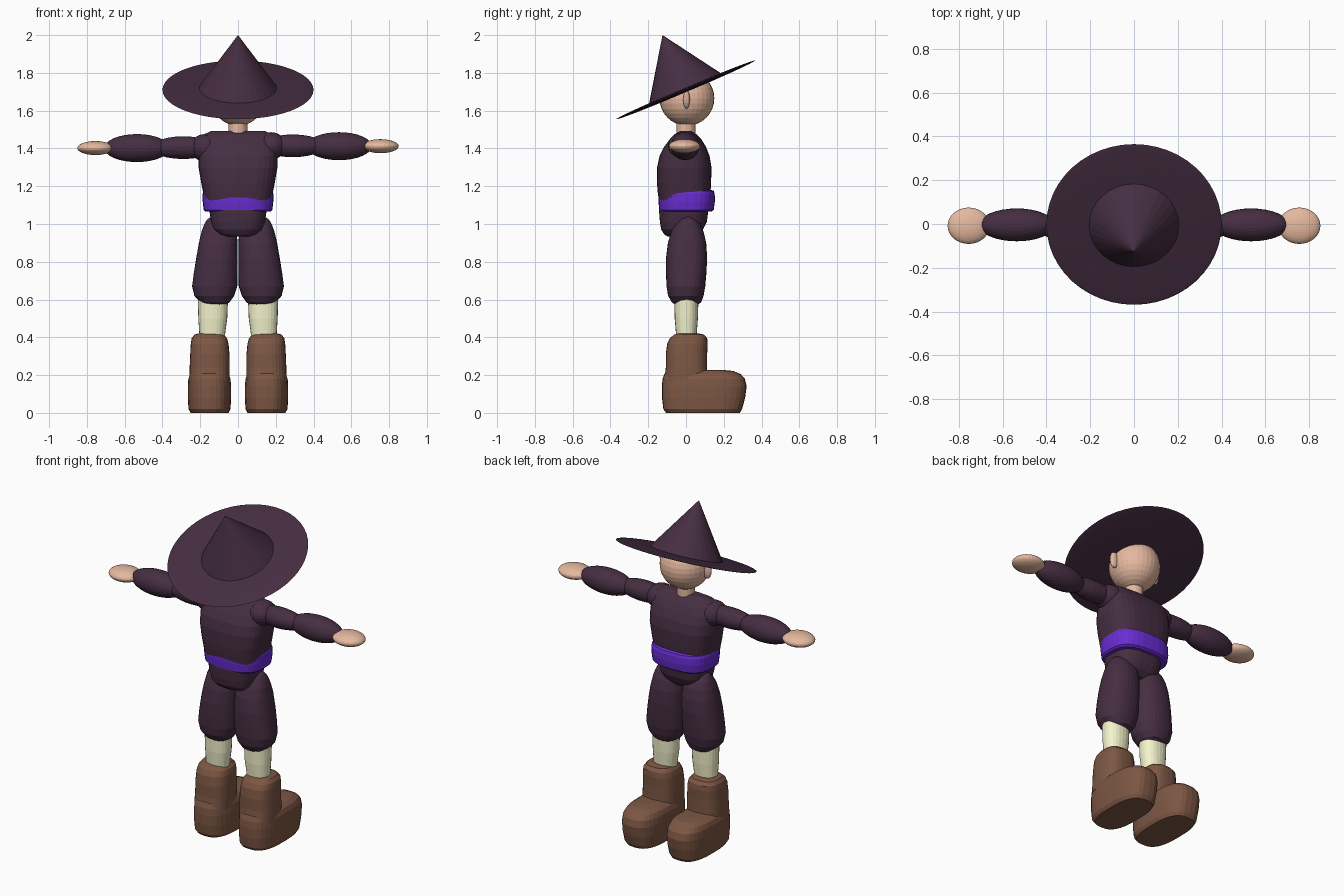
import bpy, bmesh, math
from mathutils import Matrix, Vector


def material(name, rgb):
    m = bpy.data.materials.new(name)
    m.diffuse_color = (*rgb, 1)
    return m


CLOTH = material("dark_cloth", (0.061, 0.027, 0.055))
SASH = material("purple_sash", (0.14, 0.026, 0.64))
SKIN = material("skin", (0.79, 0.485, 0.35))
SOCK = material("cream_sock", (0.91, 0.91, 0.61))
LEATHER = material("brown_leather", (0.205, 0.095, 0.058))


def finish(name, bm, mat):
    bmesh.ops.recalc_face_normals(bm, faces=bm.faces)
    me = bpy.data.meshes.new(name)
    bm.to_mesh(me)
    bm.free()
    me.materials.append(mat)
    ob = bpy.data.objects.new(name, me)
    bpy.context.collection.objects.link(ob)
    return ob


def ellipsoid(name, centre, radii, mat, tilt=0.0, segs=32):
    bm = bmesh.new()
    bmesh.ops.create_uvsphere(bm, u_segments=segs, v_segments=segs // 2, radius=1)
    bm.transform(Matrix.Translation(centre) @ Matrix.Rotation(tilt, 4, 'X')
                 @ Matrix.Diagonal((*radii, 1)))
    return finish(name, bm, mat)


def loft(name, rings, mat, power=2.0, segs=32):
    """Stack superellipse rings given as (z, x min, x max, y min, y max)."""
    bm = bmesh.new()
    loops = []
    for z, x0, x1, y0, y1 in rings:
        loop = []
        for i in range(segs):
            a = math.tau * i / segs
            c, s = math.cos(a), math.sin(a)
            u = math.copysign(abs(c) ** (2 / power), c)
            v = math.copysign(abs(s) ** (2 / power), s)
            loop.append(bm.verts.new(((x0 + x1) / 2 + u * (x1 - x0) / 2,
                                      (y0 + y1) / 2 + v * (y1 - y0) / 2, z)))
        loops.append(loop)
    for a, b in zip(loops, loops[1:]):
        for i in range(segs):
            j = (i + 1) % segs
            bm.faces.new((a[i], a[j], b[j], b[i]))
    bm.faces.new(loops[0])
    bm.faces.new(loops[-1])
    return finish(name, bm, mat)


def sided(rings, side):
    return [(z, *sorted((side * a, side * b)), c, d) for z, a, b, c, d in rings]


# Tilted hat: thin lens brim and pointed crown
TILT = math.radians(22.9)
HAT = Vector((0, -0.002, 1.71))
ellipsoid("hat_brim", HAT, (0.4, 0.398, 0.012), CLOTH, TILT, 48)
bm = bmesh.new()
bmesh.ops.create_cone(bm, cap_ends=True, segments=32, radius1=0.212, radius2=0, depth=0.315)
bm.transform(Matrix.Translation(HAT) @ Matrix.Rotation(TILT, 4, 'X')
             @ Matrix.Translation((0, 0, 0.1575)))
finish("hat_crown", bm, CLOTH)

# Head and neck
ellipsoid("head", (0, 0.005, 1.665), (0.142, 0.145, 0.145), SKIN)
loft("neck", [(1.45, -.05, .05, -.05, .05), (1.56, -.05, .05, -.05, .05)], SKIN)

# Torso, sash and hips
loft("torso", [(1.10, -.175, .175, -.14, .12), (1.17, -.185, .185, -.15, .13),
               (1.22, -.195, .195, -.154, .133), (1.30, -.209, .209, -.153, .135),
               (1.36, -.209, .209, -.14, .125), (1.41, -.205, .205, -.115, .105),
               (1.45, -.195, .195, -.085, .08), (1.475, -.18, .18, -.06, .055),
               (1.493, -.14, .14, -.03, .025)], CLOTH, 2.9)
loft("sash", [(1.066, -.172, .172, -.135, .135), (1.075, -.182, .182, -.142, .147),
              (1.12, -.187, .187, -.146, .153), (1.16, -.187, .187, -.146, .152),
              (1.175, -.182, .182, -.142, .147), (1.18, -.17, .17, -.135, .135)], SASH, 2.7)
loft("hips", [(0.935, -.07, .07, -.10, .04), (0.945, -.105, .105, -.115, .065),
              (0.97, -.13, .13, -.131, .09), (1.01, -.142, .142, -.138, .11),
              (1.06, -.15, .15, -.142, .117), (1.12, -.16, .16, -.14, .12)], CLOTH, 2.8)

trouser = [(.572, .065, .185, -.055, .06), (.585, .045, .20, -.075, .08),
           (.62, .02, .231, -.095, .093), (.67, .004, .243, -.103, .102),
           (.74, .002, .234, -.106, .108), (.82, .002, .221, -.106, .112),
           (.90, .002, .207, -.096, .107), (.96, .008, .193, -.078, .093),
           (1.00, .03, .178, -.055, .073), (1.025, .06, .163, -.03, .05),
           (1.04, .09, .14, -.01, .03)]
shin = [(.36, .07, .203, -.05, .055), (.42, .068, .205, -.053, .057),
        (.50, .057, .21, -.06, .063), (.60, .053, .213, -.062, .066)]
foot = [(0.0, .05, .25, -.105, .285), (.02, .04, .262, -.12, .297),
        (.08, .036, .266, -.127, .313), (.14, .036, .266, -.128, .321),
        (.18, .040, .263, -.124, .312), (.205, .05, .253, -.115, .29),
        (.222, .075, .23, -.095, .25), (.227, .11, .195, -.06, .20)]
shaft = [(.17, .045, .257, -.115, .115), (.24, .044, .256, -.107, .112),
         (.31, .045, .253, -.107, .112), (.365, .05, .25, -.10, .115),
         (.395, .058, .245, -.085, .112), (.415, .075, .23, -.062, .095),
         (.42, .095, .21, -.04, .07)]

# Paired limbs
for tag, s in (("left", -1), ("right", 1)):
    z = 1.409 + 0.005 * s
    ellipsoid(f"{tag}_ear", (s * .145, .003, 1.66), (.028, .018, .05), SKIN, 0, 16)
    ellipsoid(f"{tag}_shoulder", (s * .175, -.012, z), (.08, .083, .072), CLOTH, 0, 24)
    ellipsoid(f"{tag}_upper_arm", (s * .29, -.012, z), (.17, .06, .06), CLOTH, 0, 24)
    ellipsoid(f"{tag}_forearm", (s * .535, -.004, z - .002), (.173, .075, .074), CLOTH)
    ellipsoid(f"{tag}_hand", (s * .755, -.008, z - .002), (.096, .083, .037), SKIN)
    loft(f"{tag}_trouser_leg", sided(trouser, s), CLOTH, 2.3)
    loft(f"{tag}_shin", sided(shin, s), SOCK, 2.2, 24)
    loft(f"{tag}_boot_foot", sided(foot, s), LEATHER, 2.8)
    loft(f"{tag}_boot_shaft", sided(shaft, s), LEATHER, 2.6)
